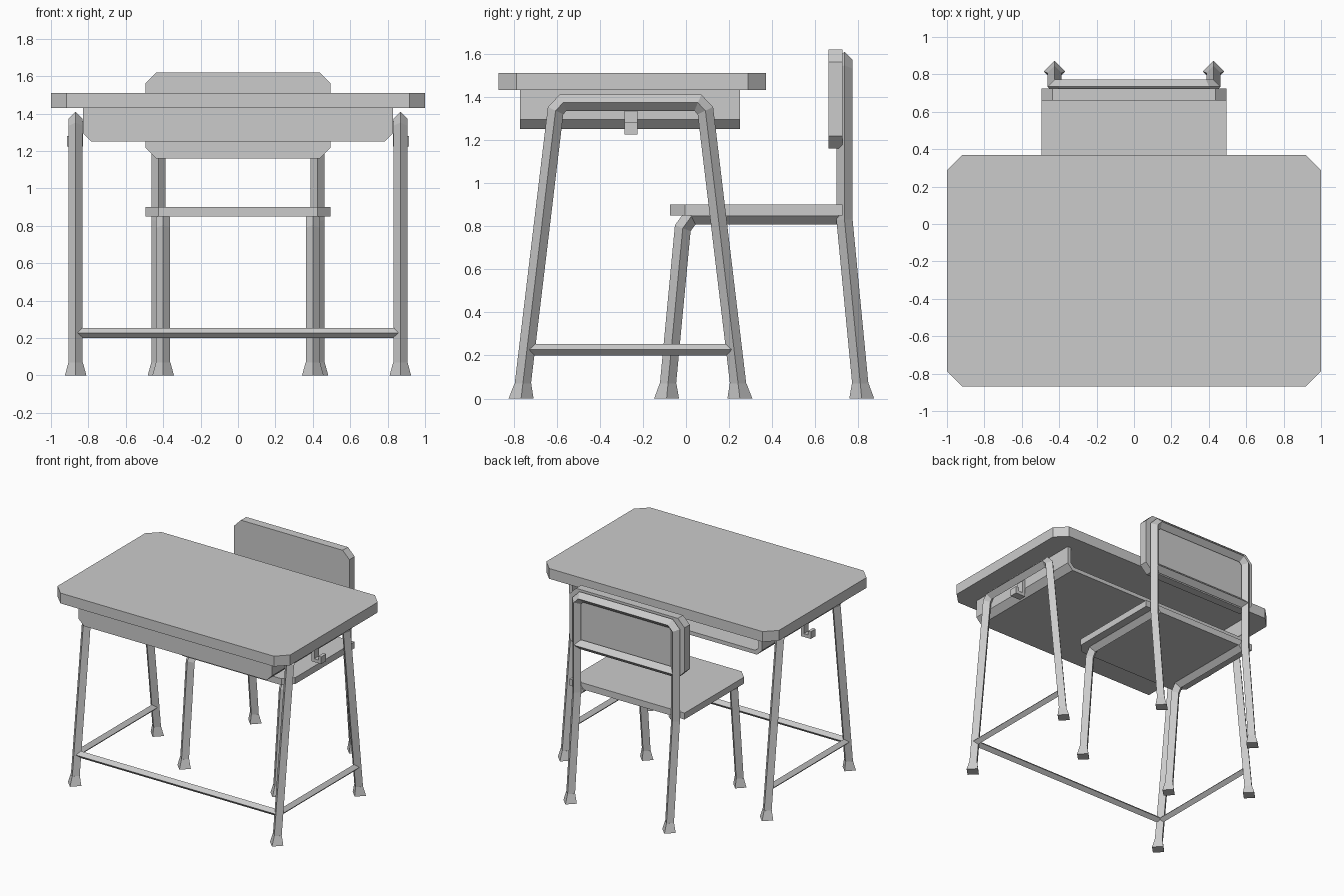
import bpy, bmesh
from mathutils import Vector

cube = bpy.data.objects.get("Cube")
if cube:
    bpy.data.objects.remove(cube, do_unlink=True)

grey = bpy.data.materials.new("light_grey")
grey.use_nodes = True
colour = (0.6, 0.6, 0.6, 1)
grey.diffuse_color = colour
grey.node_tree.nodes["Principled BSDF"].inputs["Base Color"].default_value = colour

TUBE = 0.0375
FLOOR = Vector((0, 0, 1))


def finish(name, bm):
    bmesh.ops.recalc_face_normals(bm, faces=bm.faces)
    mesh = bpy.data.meshes.new(name)
    bm.to_mesh(mesh)
    bm.free()
    mesh.materials.append(grey)
    obj = bpy.data.objects.new(name, mesh)
    bpy.context.collection.objects.link(obj)
    return obj


def chamfered(a0, a1, b0, b1, low, high):
    """Rectangle outline with cut corners on the low-b and high-b sides."""
    pts = []
    for a, b, cut, sa, sb in ((a0, b0, low, 1, 1), (a1, b0, low, -1, 1),
                              (a1, b1, high, -1, -1), (a0, b1, high, 1, -1)):
        if not cut:
            pts.append((a, b))
            continue
        pair = [(a, b + sb * cut), (a + sa * cut, b)]
        pts += pair if sa == sb else pair[::-1]
    return pts


def prism(name, outline, axis, lo, hi):
    """Extrude an outline along y or z."""
    bm = bmesh.new()
    place = {"z": lambda a, b, t: (a, b, t), "y": lambda a, b, t: (a, t, b)}[axis]
    rings = [[bm.verts.new(place(a, b, t)) for a, b in outline] for t in (lo, hi)]
    n = len(outline)
    for ring in rings:
        bm.faces.new(ring)
    for i in range(n):
        j = (i + 1) % n
        bm.faces.new((rings[0][i], rings[0][j], rings[1][j], rings[1][i]))
    return finish(name, bm)


def tube(name, path, radii, start=None, end=None):
    """Square tube set on its corner, mitred at every bend."""
    path = [Vector(p) for p in path]
    dirs = [(b - a).normalized() for a, b in zip(path, path[1:])]
    side = Vector((1, 0, 0)) if abs(dirs[0].x) < 0.5 else Vector((0, 1, 0))
    other = dirs[0].cross(side).normalized()
    shape = [side, other, -side, -other]
    bm = bmesh.new()
    rings = []
    for i, p in enumerate(path):
        d = dirs[max(i - 1, 0)]
        if i == 0:
            normal = start or d
        elif i == len(path) - 1:
            normal = end or d
        else:
            normal = dirs[i - 1] + dirs[i]
        shape = [v - d * (v.dot(normal) / d.dot(normal)) for v in shape]
        r = radii[min(i, len(radii) - 1)]
        rings.append([bm.verts.new(p + v * r) for v in shape])
    for a, b in zip(rings, rings[1:]):
        for k in range(4):
            m = (k + 1) % 4
            bm.faces.new((a[k], a[m], b[m], b[k]))
    bm.faces.new(rings[0])
    bm.faces.new(rings[-1])
    return finish(name, bm)


def foot(name, base, above):
    base, above = Vector(base), Vector(above)
    top = base.lerp(above, 0.07 / above.z)
    tube(name, [base, top], [0.0575, TUBE + 0.001], FLOOR, FLOOR)


# Desk top
prism("desk_top", chamfered(-1, 1, -0.87, 0.37, 0.083, 0.083), "z", 1.43, 1.51)

# Storage tray, open towards the chair
tray = prism("desk_tray", chamfered(-0.83, 0.83, 1.25, 1.43, 0.045, 0), "y", -0.77, 0.25)
bm = bmesh.new()
bm.from_mesh(tray.data)
bmesh.ops.delete(bm, geom=[f for f in bm.faces if f.normal.y > 0.9 or f.normal.z > 0.9],
                 context="FACES")
bm.to_mesh(tray.data)
bm.free()
wall = tray.modifiers.new("walls", "SOLIDIFY")
wall.thickness = 0.03
wall.offset = -1
wall.use_even_offset = True

# Desk side frames, feet, side rails and bag hooks
frame = [(-0.765, 0), (-0.605, 1.335), (-0.57, 1.372), (0.055, 1.372), (0.09, 1.335), (0.25, 0)]
for s, label in ((1, "left"), (-1, "right")):
    x = 0.868 * s
    path = [(x, y, z) for y, z in frame]
    tube("desk_frame_" + label, path, [TUBE], FLOOR, FLOOR)
    foot("desk_front_foot_" + label, path[0], path[1])
    foot("desk_back_foot_" + label, path[-1], path[-2])
    tube("desk_side_rail_" + label, [(x, -0.738, 0.227), (x, 0.223, 0.227)], [0.027])
    hook = [(0.83, 1.36), (0.83, 1.225), (0.915, 1.225), (0.915, 1.28),
            (0.89, 1.28), (0.89, 1.25), (0.855, 1.25), (0.855, 1.36)]
    prism("bag_hook_" + label, [(s * a, b) for a, b in hook], "y", -0.285, -0.225)
tube("desk_front_rail", [(-0.868, -0.738, 0.227), (0.868, -0.738, 0.227)], [0.027])

# Chair seat and backrest
prism("chair_seat", chamfered(-0.495, 0.495, -0.075, 0.725, 0.07, 0), "z", 0.85, 0.9)
prism("chair_backrest", chamfered(-0.495, 0.495, 1.16, 1.62, 0.058, 0.058), "y", 0.66, 0.725)

# Chair front legs running back under the seat
for s, label in ((1, "left"), (-1, "right")):
    path = [(0.4 * s, y, z) for y, z in
            ((-0.09, 0), (-0.015, 0.79), (0.025, 0.845), (0.735, 0.845))]
    tube("chair_front_leg_" + label, path, [TUBE], FLOOR)
    foot("chair_front_foot_" + label, path[0], path[1])

# Chair back legs joined into one hoop behind the backrest
half = [(0.425, 0.815, 0), (0.425, 0.735, 0.83), (0.425, 0.735, 1.53), (0.385, 0.735, 1.57)]
hoop = half + [(-x, y, z) for x, y, z in reversed(half)]
tube("chair_back_hoop", hoop, [TUBE], FLOOR, FLOOR)
foot("chair_back_foot_left", hoop[0], hoop[1])
foot("chair_back_foot_right", hoop[-1], hoop[-2])
tube("chair_back_crossbar", [(-0.425, 0.735, 1.2), (0.425, 0.735, 1.2)], [TUBE])
